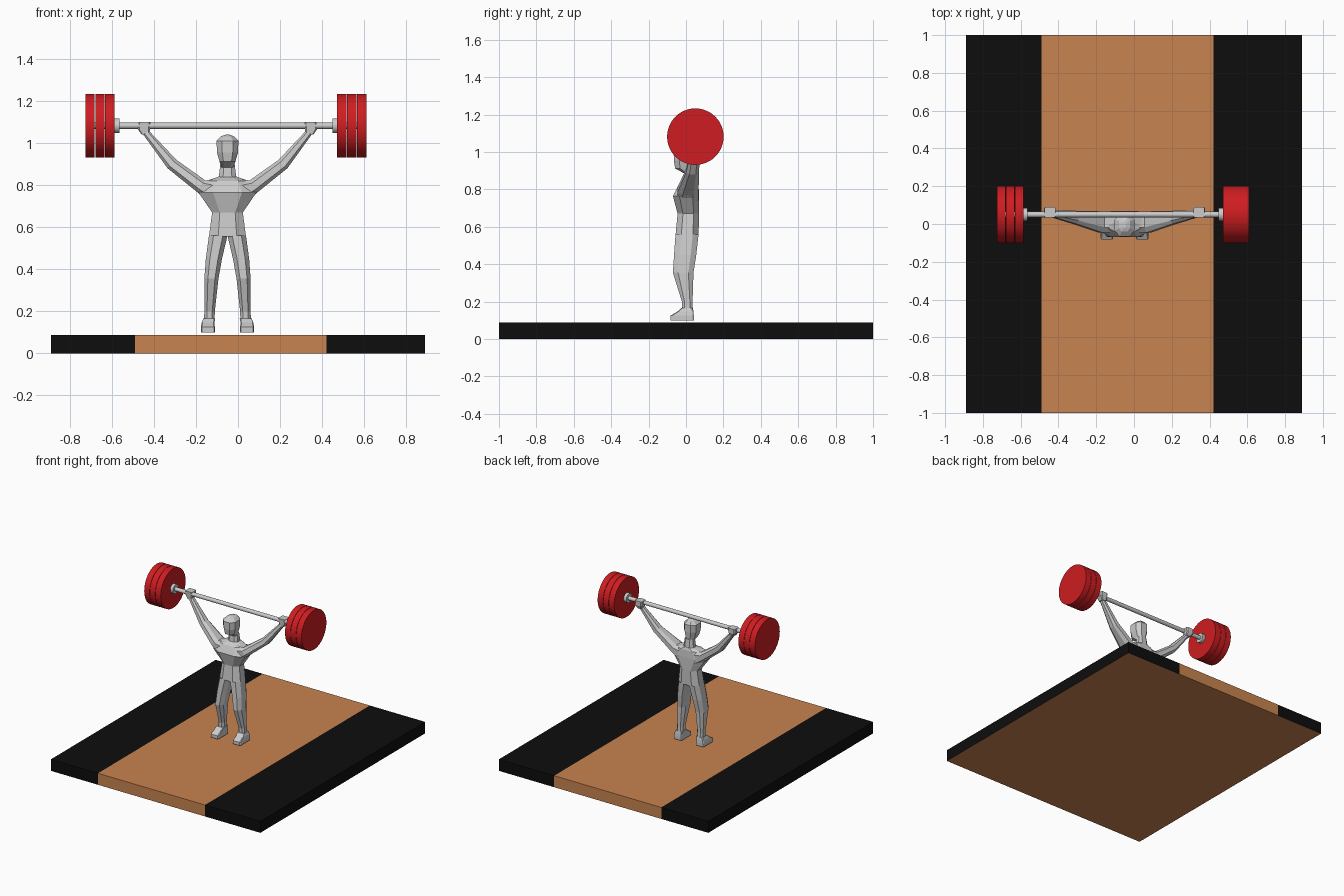
import bpy, bmesh, math
from mathutils import Vector

if "Cube" in bpy.data.objects:
    bpy.data.objects.remove(bpy.data.objects["Cube"])

CX = -0.05              # lifter's centre line
BAR = (-0.058, 0.05, 1.082)


def material(name, rgb):
    m = bpy.data.materials.new(name)
    m.diffuse_color = (*rgb, 1)
    m.use_nodes = True
    m.node_tree.nodes["Principled BSDF"].inputs["Base Color"].default_value = m.diffuse_color
    return m


RED = material("red", (0.62, 0.012, 0.015))
WOOD = material("wood", (0.58, 0.23, 0.08))
BLACK = material("black", (0.004, 0.004, 0.004))


def finish(bm, name, loc=(0, 0, 0), mats=()):
    bmesh.ops.recalc_face_normals(bm, faces=bm.faces)
    me = bpy.data.meshes.new(name)
    bm.to_mesh(me)
    bm.free()
    for m in mats:
        me.materials.append(m)
    ob = bpy.data.objects.new(name, me)
    ob.location = loc
    bpy.context.collection.objects.link(ob)
    return ob


def loft(name, rings, mirror=False, k=0.5, top=True):
    """Chamfered-box sections: (x0, z0, x1, z1, y_front, y_back) each."""
    bm = bmesh.new()
    prev = first = None
    for x0, z0, x1, z1, ya, yb in rings:
        m = Vector(((x0 + x1) / 2, (ya + yb) / 2, (z0 + z1) / 2))
        h = Vector(((x1 - x0) / 2, 0, (z1 - z0) / 2))
        d = Vector((0, (yb - ya) / 2, 0))
        cur = [bm.verts.new(m + h * a + d * b) for a, b in
               ((1, -k), (1, k), (k, 1), (-k, 1), (-1, k), (-1, -k), (-k, -1), (k, -1))]
        if prev:
            for i in range(8):
                j = (i + 1) % 8
                bm.faces.new((prev[i], prev[j], cur[j], cur[i]))
        else:
            first = cur
        prev = cur
    bm.faces.new(first[::-1])
    if top:
        bm.faces.new(prev)
    ob = finish(bm, name, (CX, 0, 0))
    if mirror:
        ob.modifiers.new("mirror", 'MIRROR').use_mirror_merge = False
    return ob


def level(z, x0, x1, ya, yb):
    return (x0, z, x1, z, ya, yb)


def rod(name, x0, x1, r, mat=None, sides=48):
    bpy.ops.mesh.primitive_cylinder_add(
        vertices=sides, radius=r, depth=x1 - x0,
        location=((x0 + x1) / 2, BAR[1], BAR[2]), rotation=(0, math.pi / 2, 0))
    ob = bpy.context.object
    ob.name = name
    if mat:
        ob.data.materials.append(mat)
    bpy.ops.object.shade_smooth_by_angle(angle=math.radians(30))


# Platform: wood centre and underside, black side strips
bm = bmesh.new()
xs = (-0.89, -0.49, 0.42, 0.89)
cols = [[bm.verts.new((x, y, z)) for y, z in ((-1, 0), (1, 0), (1, 0.088), (-1, 0.088))] for x in xs]
for n in range(3):
    for i in range(4):
        j = (i + 1) % 4
        f = bm.faces.new((cols[n][i], cols[n][j], cols[n + 1][j], cols[n + 1][i]))
        f.material_index = 1 if n != 1 and i != 0 else 0
for c in (cols[0], cols[3]):
    bm.faces.new(c).material_index = 1
finish(bm, "platform", mats=(WOOD, BLACK))

# Barbell: bar, collars and three plates per side
rod("bar", -0.71, 0.59, 0.015, sides=24)
for side, s in (("left", -1), ("right", 1)):
    a, b = sorted((BAR[0] + s * 0.506, BAR[0] + s * 0.53))
    rod(side + "_collar", a, b, 0.035, sides=32)
    for n in range(3):
        a, b = sorted((BAR[0] + s * (0.528 + 0.0475 * n), BAR[0] + s * (0.573 + 0.0475 * n)))
        rod(f"{side}_plate_{n + 1}", a, b, 0.151, RED)

# Lifter: torso
loft("torso", [
    level(0.555, -0.088, 0.088, -0.056, 0.067),
    level(0.67, -0.073, 0.073, -0.045, 0.07),
    level(0.765, -0.138, 0.138, -0.07, 0.07),
    level(0.82, -0.10, 0.10, -0.042, 0.067),
    level(0.84, -0.043, 0.043, -0.005, 0.06)])

# Neck and head
loft("neck", [
    level(0.81, -0.045, 0.045, -0.01, 0.06),
    level(0.90, -0.034, 0.034, -0.002, 0.05)])
loft("head", [
    level(0.883, -0.028, 0.028, -0.005, 0.045),
    level(0.912, -0.038, 0.038, -0.058, 0.048),
    level(0.955, -0.050, 0.050, -0.065, 0.052),
    level(1.01, -0.052, 0.052, -0.066, 0.052),
    level(1.032, -0.030, 0.030, -0.04, 0.035),
    level(1.04, -0.008, 0.008, -0.02, 0.015)])

# Legs and feet
loft("leg", [
    level(0.14, 0.062, 0.112, -0.022, 0.037),
    level(0.20, 0.060, 0.110, -0.022, 0.035),
    level(0.355, 0.043, 0.110, -0.070, 0.04),
    level(0.45, 0.026, 0.103, -0.064, 0.055),
    level(0.56, 0.0, 0.088, -0.056, 0.067)], mirror=True, top=False)
loft("foot", [
    level(0.10, 0.060, 0.127, -0.083, 0.042),
    level(0.125, 0.060, 0.127, -0.083, 0.042),
    level(0.148, 0.062, 0.122, -0.045, 0.04),
    level(0.166, 0.058, 0.115, -0.024, 0.037)], mirror=True, k=0.85)

# Arms raised to the bar, and hands
loft("arm", [
    (0.06, 0.69, 0.04, 0.83, -0.045, 0.065),
    (0.148, 0.77, 0.105, 0.822, -0.046, 0.067),
    (0.285, 0.88, 0.243, 0.92, 0.0, 0.07),
    (0.404, 1.045, 0.375, 1.06, 0.038, 0.075)], mirror=True)
loft("hand", [
    level(1.04, 0.372, 0.408, 0.038, 0.078),
    level(1.065, 0.368, 0.426, 0.036, 0.09),
    level(1.10, 0.366, 0.424, 0.034, 0.09)], mirror=True, k=0.75)
